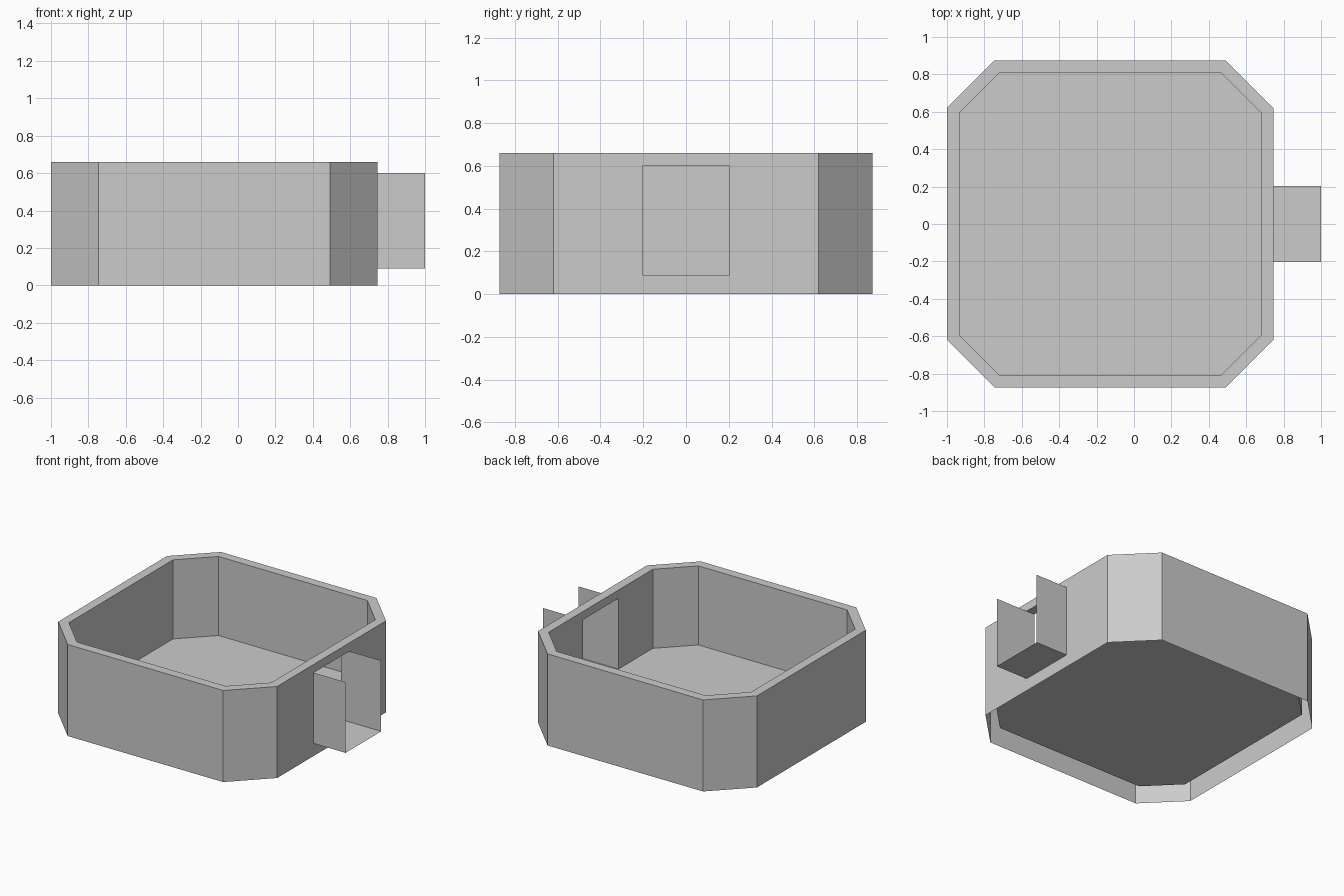
import bpy, bmesh

if "Cube" in bpy.data.objects:
    bpy.data.objects.remove(bpy.data.objects["Cube"])

TOP, FLOOR = 0.66, 0.09            # rim height, raised tray floor
CX = -0.127                        # centre of the tray in x
OUT_X, IN_X, TIP_X = 0.746, 0.68, 1.0
SLOT_Y, SLOT_TOP = 0.203, 0.6


def octagon(half, flat):
    """Chamfered square; the last side (7 -> 0) is the +x wall."""
    return [(CX + half, flat), (flat + CX, half), (CX - flat, half), (CX - half, flat),
            (CX - half, -flat), (CX - flat, -half), (CX + flat, -half), (CX + half, -flat)]


def finish(bm, name):
    bmesh.ops.remove_doubles(bm, verts=bm.verts, dist=0.0001)
    bmesh.ops.recalc_face_normals(bm, faces=bm.faces)
    mesh = bpy.data.meshes.new(name)
    bm.to_mesh(mesh)
    bm.free()
    obj = bpy.data.objects.new(name, mesh)
    bpy.context.collection.objects.link(obj)
    return obj


def quad(bm, *points):
    bm.faces.new([bm.verts.new(p) for p in points])


def x_panel(bm, x, y0, y1, z0, z1):
    """Upright rectangle facing along x."""
    quad(bm, (x, y0, z0), (x, y1, z0), (x, y1, z1), (x, y0, z1))


def slotted_wall(bm, x, flat, bottom):
    """+x wall with the chute opening left free."""
    x_panel(bm, x, -flat, -SLOT_Y, bottom, TOP)
    x_panel(bm, x, SLOT_Y, flat, bottom, TOP)
    x_panel(bm, x, -SLOT_Y, SLOT_Y, SLOT_TOP, TOP)
    if bottom < FLOOR:
        x_panel(bm, x, -SLOT_Y, SLOT_Y, bottom, FLOOR)


# Tray shell: outer skin, rim, inner skin and raised floor
outer, inner = octagon(0.873, 0.62), octagon(0.807, 0.593)
profile = [(outer, 0), (outer, TOP), (inner, TOP), (inner, FLOOR)]
bm = bmesh.new()
rings = [[bm.verts.new((x, y, z)) for x, y in pts] for pts, z in profile]
for k in range(3):
    for i in range(8):
        if i == 7 and k != 1:      # slotted side is added separately
            continue
        j = (i + 1) % 8
        bm.faces.new((rings[k][i], rings[k][j], rings[k + 1][j], rings[k + 1][i]))
bm.faces.new(rings[3])
slotted_wall(bm, OUT_X, 0.62, 0)
slotted_wall(bm, IN_X, 0.593, FLOOR)
finish(bm, "tray")

# Chute: thin side plates and base running through the wall, short roof in the wall
bm = bmesh.new()
for y in (-SLOT_Y, SLOT_Y):
    quad(bm, (IN_X, y, FLOOR), (TIP_X, y, FLOOR), (TIP_X, y, SLOT_TOP), (IN_X, y, SLOT_TOP))
for z, end in ((FLOOR, TIP_X), (SLOT_TOP, OUT_X)):
    quad(bm, (IN_X, -SLOT_Y, z), (end, -SLOT_Y, z), (end, SLOT_Y, z), (IN_X, SLOT_Y, z))
finish(bm, "chute")
